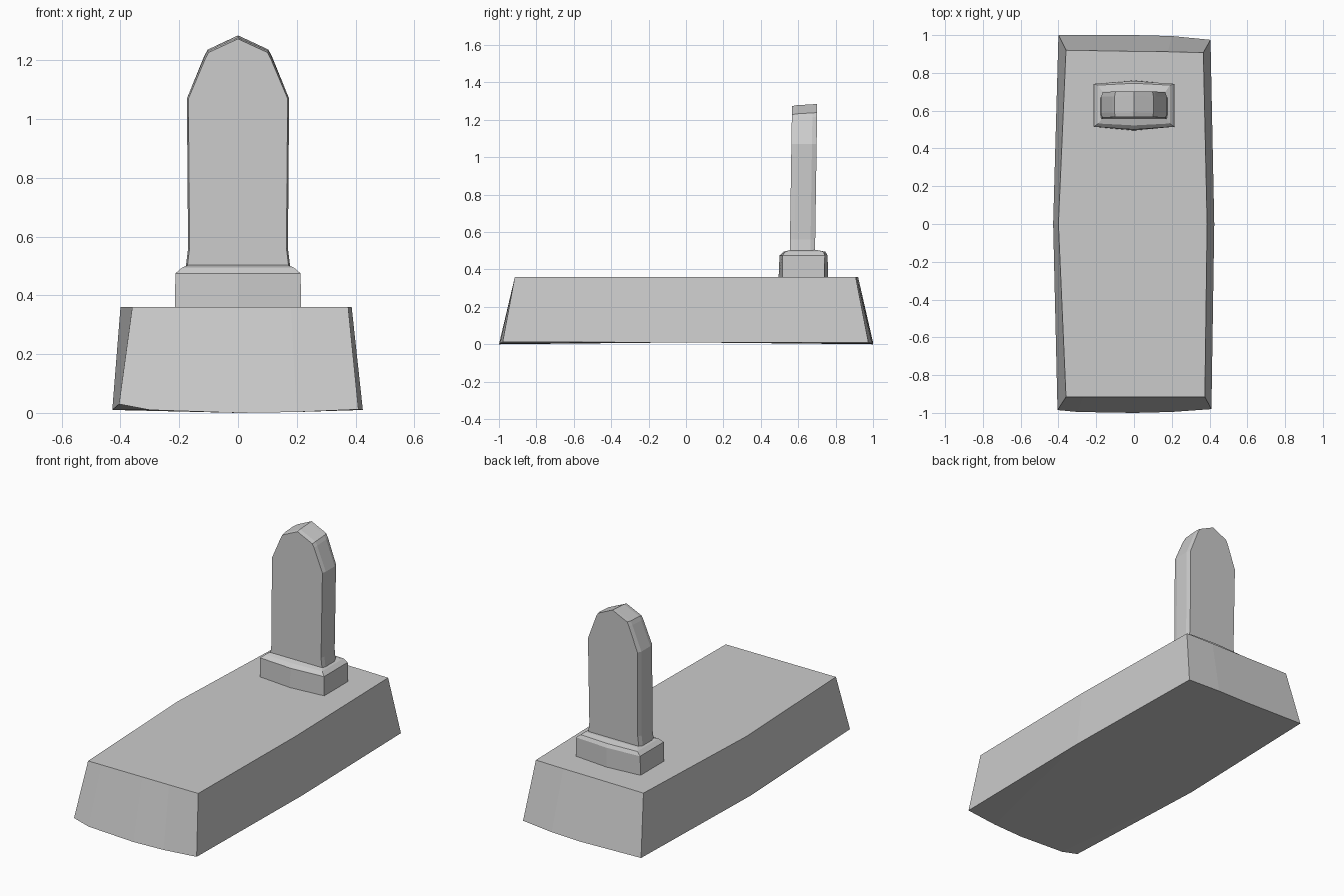
import bpy, bmesh

if "Cube" in bpy.data.objects:
    bpy.data.objects.remove(bpy.data.objects["Cube"])


def loft(name, rings):
    """Skin a list of closed rings (equal point counts) and cap both ends."""
    bm = bmesh.new()
    loops = [[bm.verts.new(p) for p in ring] for ring in rings]
    n = len(loops[0])
    for a, b in zip(loops, loops[1:]):
        for i in range(n):
            j = (i + 1) % n
            bm.faces.new((a[i], a[j], b[j], b[i]))
    bm.faces.new(loops[0])
    bm.faces.new(loops[-1])
    bmesh.ops.triangulate(bm, faces=[f for f in bm.faces if len(f.verts) > 4])
    bmesh.ops.recalc_face_normals(bm, faces=bm.faces)
    mesh = bpy.data.meshes.new(name)
    bm.to_mesh(mesh)
    bm.free()
    obj = bpy.data.objects.new(name, mesh)
    bpy.context.collection.objects.link(obj)
    return obj


# Grave slab: tapered block with slightly bowed sides and underside
slab_bottom = [(-0.405, -0.985, 0.03), (-0.30, -0.995, 0.01), (0, -1.0, 0.0),
               (0.20, -0.995, 0.003), (0.41, -0.98, 0.012), (0.425, 0, 0.01),
               (0.405, 0.975, 0.01), (0.20, 0.995, 0.003), (0, 1.0, 0.0),
               (-0.40, 1.0, 0.01), (-0.428, 0, 0.01)]
slab_top = [(-0.36, -0.915), (-0.27, -0.915), (0, -0.915), (0.18, -0.915),
            (0.375, -0.915), (0.387, 0), (0.367, 0.907), (0.18, 0.912),
            (0, 0.914), (-0.36, 0.92), (-0.40, 0)]
loft("grave_slab", [slab_bottom, [(x, y, 0.36) for x, y in slab_top]])


# Plinth: bowed front and back, with a sloping worn top
def plinth_ring(hx, front, back, bow, z):
    return [(-hx, front, z), (0, front - bow, z), (hx, front, z),
            (hx, back, z), (0, back + bow, z), (-hx, back, z)]


loft("plinth", [plinth_ring(0.215, 0.515, 0.74, 0.02, 0.355),
                plinth_ring(0.213, 0.515, 0.742, 0.015, 0.475),
                plinth_ring(0.19, 0.532, 0.735, 0.01, 0.495),
                plinth_ring(0.17, 0.555, 0.705, 0.0, 0.503)])

# Headstone: arched outline given as half-width and height, lofted front to back
half = [(0.180, 0.48), (0.170, 0.56), (0.174, 1.07), (0.115, 1.215),
        (0.103, 1.237)]
outline = half + [(0, 1.283)] + [(-x, z) for x, z in reversed(half)]


def stone_ring(y, lean, inset, drop):
    return [(x * inset, y + lean * (z - 0.5), z - (drop if z > 1.2 else 0))
            for x, z in outline]


loft("headstone", [stone_ring(0.555, 0.015, 0.97, 0.01),
                   stone_ring(0.58, 0.015, 1.0, 0.005),
                   stone_ring(0.665, 0.015, 1.0, 0.0),
                   stone_ring(0.69, 0.015, 0.95, -0.002)])
